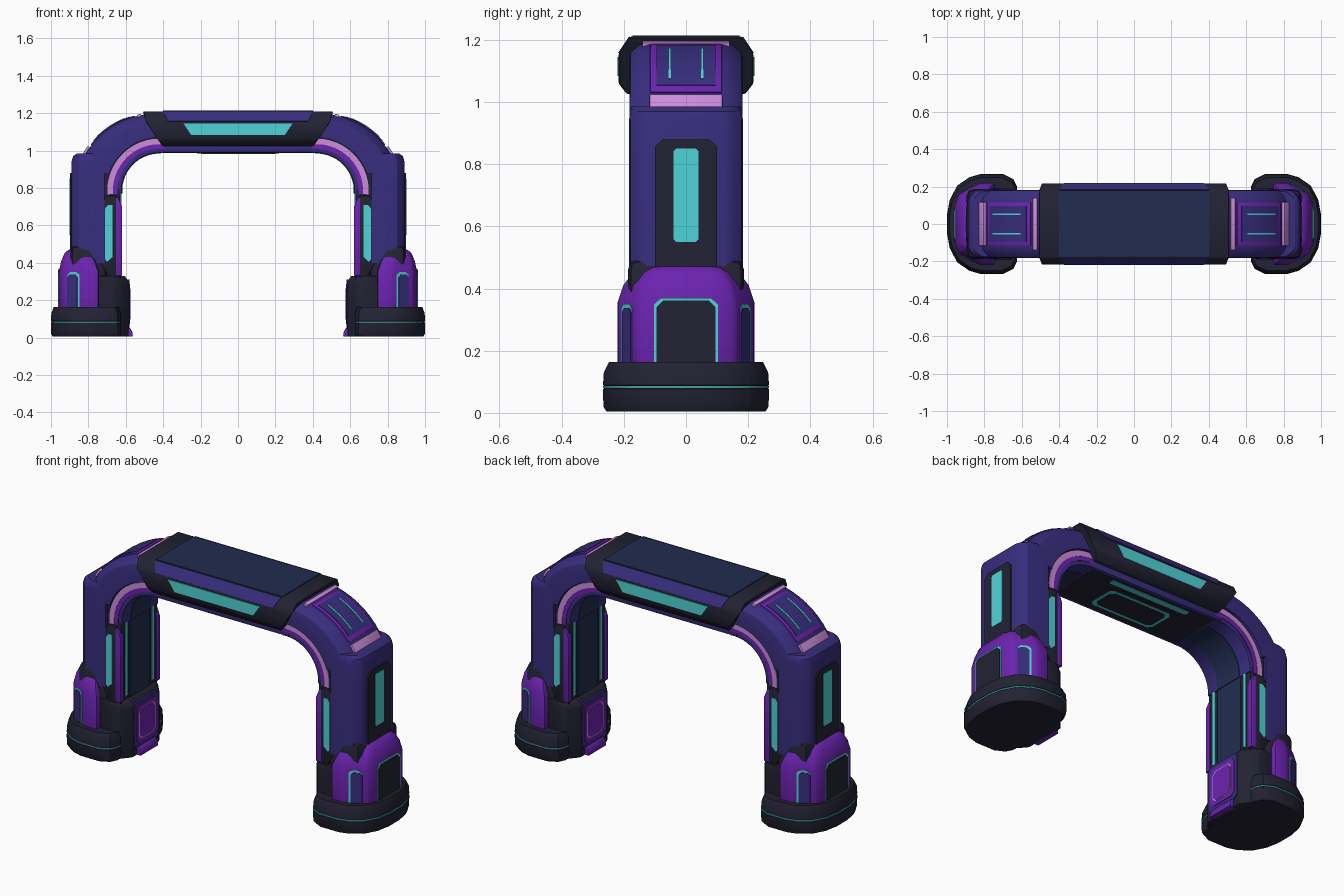
import bpy, bmesh, math
from mathutils import Vector

if "Cube" in bpy.data.objects:
    bpy.data.objects.remove(bpy.data.objects["Cube"])

COLORS = {
    "dark_charcoal": (34, 34, 51), "navy": (33, 45, 80), "indigo": (56, 45, 125),
    "purple": (108, 35, 176), "cyan_glow": (80, 212, 215), "lilac": (204, 140, 218),
}
MATS = {}
for n, c in COLORS.items():
    m = bpy.data.materials.new(n)
    lin = [((v / 255 + 0.055) / 1.055) ** 2.4 for v in c]
    m.diffuse_color = (*lin, 1)
    m.use_nodes = True
    m.node_tree.nodes["Principled BSDF"].inputs["Base Color"].default_value = m.diffuse_color
    MATS[n] = m

X, Y, Z = Vector((1, 0, 0)), Vector((0, 1, 0)), Vector((0, 0, 1))


def loft(name, mat, rings, bevel=0.0, mirror="X", segs=2):
    """Join rings of 3D points, cap the ends, bevel sharp edges, mirror."""
    bm = bmesh.new()
    vs = [[bm.verts.new(p) for p in r] for r in rings]
    k = len(vs[0])
    for a, b in zip(vs, vs[1:]):
        for i in range(k):
            j = (i + 1) % k
            bm.faces.new((a[i], a[j], b[j], b[i]))
    bm.faces.new(vs[0][::-1])
    bm.faces.new(vs[-1])
    bmesh.ops.recalc_face_normals(bm, faces=bm.faces)
    if bevel:
        es = [e for e in bm.edges if e.calc_face_angle(0) > math.radians(25)]
        bmesh.ops.bevel(bm, geom=es, offset=bevel, segments=segs, profile=0.5,
                        affect='EDGES', clamp_overlap=True)
    me = bpy.data.meshes.new(name)
    bm.to_mesh(me)
    bm.free()
    me.materials.append(MATS[mat])
    ob = bpy.data.objects.new(name, me)
    bpy.context.collection.objects.link(ob)
    if mirror:
        md = ob.modifiers.new("mirror", 'MIRROR')
        md.use_axis = ("X" in mirror, "Y" in mirror, False)
    return ob


def prism(name, mat, pts, o, u, v, d0, d1, bevel=0.0, mirror="X"):
    """Extrude a 2D outline from depth d0 to d1 along u x v."""
    o, n = Vector(o), u.cross(v)
    return loft(name, mat, [[o + u * a + v * b + n * d for a, b in pts] for d in (d0, d1)],
                bevel, mirror)


def rect(w, h, c=0.0):
    w, h = w / 2, h / 2
    if not c:
        return [(-w, -h), (w, -h), (w, h), (-w, h)]
    return [(-w + c, -h), (w - c, -h), (w, -h + c), (w, h - c),
            (w - c, h), (-w + c, h), (-w, h - c), (-w, -h + c)]


def panel(name, o, u, v, w, h, c, layers, mirror="X"):
    """Stacked plates; each layer is (material, inset, height)."""
    for i, (mat, ins, t) in enumerate(layers):
        prism(f"{name}_{i + 1}", mat, rect(w - 2 * ins, h - 2 * ins, c), o, u, v, -0.01, t, 0, mirror)


def side(name, mat, pts, y, bevel=0.0):
    """Outline in x/z, extruded symmetrically in y."""
    return prism(name, mat, pts, (0, 0, 0), X, Z, -y, y, bevel)


def both(half):
    """Complete a half outline by reflecting its second coordinate."""
    return half + [(a, -b) for a, b in half[::-1]]


CX, CZ = 0.42, 0.785


def on_arc(rx, rz, t):
    return CX + rx * math.cos(math.radians(t)), CZ + rz * math.sin(math.radians(t))


def band(outer, inner, a0, a1, n=14):
    angs = [a0 + (a1 - a0) * i / n for i in range(n + 1)]
    return [on_arc(*outer, t) for t in angs] + [on_arc(*inner, t) for t in angs[::-1]]


# --- Feet -----------------------------------------------------------------
PLAN = both([(1.0, .05), (.985, .13), (.945, .205), (.88, .25), (.82, .267), (.70, .267), (.645, .24), (.625, .2)])


def foot_ring(z, s):
    return [(.80 + (x - .80) * s, y * s, z) for x, y in PLAN]


loft("foot", "dark_charcoal", [foot_ring(z, s) for z, s in
     ((.005, .96), (.02, .995), (.077, 1.0), (.0795, .985), (.0865, .985), (.089, 1.0), (.13, .99), (.163, .93))])
loft("foot_light_line", "cyan_glow", [foot_ring(z, .998) for z in (.080, .086)])

# --- Lower leg shroud -------------------------------------------------------
def shroud_ring(z, x0, x1, yh):
    w, k = x1 - x0, yh / .22
    pts = both([(x1, .11 * k), (x1 - w * .1, .16 * k), (x1 - w * .64, .22 * k), (x0, .22 * k)])
    return [(x, y, z) for x, y in pts]


loft("leg_shroud", "purple", [shroud_ring(*r) for r in
     ((.10, .745, .957, .22), (.355, .745, .957, .22), (.41, .765, .945, .202),
      (.45, .79, .928, .172), (.472, .82, .905, .135))], .012)
panel("shroud_side_panel", (.957, 0, .242), Y, Z, .205, .255, .022,
      [("cyan_glow", 0, .003), ("dark_charcoal", .008, .006)])
cu = Vector((.886, .463, 0)).normalized()
prism("shroud_corner_light", "cyan_glow", rect(.072, .24, .015), (.878, -.19, .23), cu, Z, -.01, .003, 0, "XY")
prism("shroud_corner_inset", "indigo", rect(.060, .23, .014), Vector((.878, -.19, .223)) + cu * .007,
      cu, Z, -.01, .006, 0, "XY")
side("leg_collar", "dark_charcoal", [(.70, .1), (.895, .1), (.895, .495), (.785, .495), (.70, .37)], .187, .035)

# --- Inner foot block -------------------------------------------------------
blk = both([(.585, .122), (.625, .17), (.66, .19), (.74, .19)])
loft("inner_block", "dark_charcoal", [[(x + dx, y, z) for x, y in blk]
     for z, dx in ((.005, 0), (.30, 0), (.33, .02))], .006)
panel("inner_block_panel", (.585, 0, .18), -Y, Z, .23, .26, .022,
      [("indigo", 0, .004), ("purple", .022, .007), ("lilac", .042, .0085), ("purple", .047, .010)])
side("inner_toe", "purple", [(.562, .005), (.60, .005), (.60, .055), (.575, .05), (.565, .03)], .08, .004)

# --- Columns ----------------------------------------------------------------
def column_ring(z, d):
    pts = both([(.89 - d, .125), (.882 - d, .148), (.85 - d, .178), (.82 - d, .183), (.715, .183)])
    return [(x, y * (1 - d * 1.5), z) for x, y in pts]


loft("column_shell", "indigo", [column_ring(*r) for r in ((.4, 0), (.94, 0), (.97, .008), (.985, .03))])
panel("column_side_panel", (.89, 0, .655), Y, Z, .20, .45, .025, [("dark_charcoal", 0, .008)])
panel("column_side_light", (.898, 0, .70), Y, Z, .08, .30, .008, [("cyan_glow", 0, .003)])
side("inner_column", "dark_charcoal", [(.628, .28), (.75, .28), (.75, .85), (.628, .80)], .165, .006)
prism("column_front_plate", "dark_charcoal", [(.65, .32), (.69, .32), (.735, .40), (.735, .71), (.70, .76), (.65, .76)],
      (0, -.16, 0), X, Z, 0, .02, .005, "XY")
prism("column_front_light", "cyan_glow", [(.672, .43), (.70, .405), (.711, .42), (.711, .69), (.695, .71), (.672, .71)],
      (0, -.18, 0), X, Z, -.01, .003, 0, "XY")
prism("column_edge_trim", "purple", [(.62, .33), (.655, .33), (.655, .75), (.64, .75), (.62, .70)],
      (0, -.148, 0), X, Z, 0, .032, .005, "XY")
panel("column_inner_panel", (.628, 0, .56), -Y, Z, .18, .46, .01, [("navy", 0, .005)])
prism("column_inner_light", "cyan_glow", rect(.02, .54), (.628, -.12, .62), -Y, Z, -.01, .005, 0, "XY")

# --- Elbows: chamfered section swept along the arc ----------------------------
SECT = both([(1.0, .12), (.975, .15), (.915, .178), (.88, .182), (0, .182)])


def elbow_ring(t):
    ring = []
    for s, y in SECT:
        x, z = on_arc(.45 * s, .415 * s, t) if s else on_arc(.284, .284, t)
        ring.append((x, y, z))
    return ring


loft("elbow", "indigo", [elbow_ring(18 + 78 * i / 12) for i in range(13)])
side("elbow_core", "dark_charcoal", band((.40, .37), (.275, .275), -5, 96), .165)
side("elbow_inner_rim", "indigo", band((.242, .242), (.203, .203), -4, 96), .165, .004)
side("elbow_purple_line", "purple", band((.253, .253), (.225, .225), -4, 96), .168)
side("elbow_lilac_band", "lilac", band((.279, .279), (.249, .249), -4, 96), .170)
side("elbow_inner_lining", "navy", band((.21, .21), (.199, .199), -4, 92), .085)
side("elbow_panel", "purple", band((.455, .420), (.42, .39), 36, 73), .115, .003)
side("elbow_panel_inset", "indigo", band((.458, .423), (.43, .40), 39.5, 70), .095)
prism("elbow_panel_light", "cyan_glow", band((.461, .426), (.43, .40), 43, 66), (0, -.052, 0), X, Z, -.004, .004, 0, "XY")
side("elbow_lower_lilac_bar", "lilac", band((.463, .428), (.41, .38), 27.5, 34), .117, .004)
side("elbow_upper_lilac_bar", "lilac", band((.456, .421), (.41, .38), 74.5, 77.5), .14, .003)

# --- Top beam ---------------------------------------------------------------
PROF = both([(1.21, .18), (1.155, .217), (1.06, .217), (1.025, .19)])


def beam_ring(s):
    return [(s * (.408 + (min(z, 1.19) - 1.03) * .70 - (.012 if z > 1.2 else 0)), y, z) for z, y in PROF]


loft("beam", "dark_charcoal", [beam_ring(-1), beam_ring(1)], .004, "", 1)
panel("beam_top_plate", (0, 0, 1.21), X, Y, .80, .345, 0, [("navy", 0, .004)], "")
cv = Vector((0, .037, .055)).normalized()
prism("beam_shoulder_plate", "indigo", [(-.375, -.031), (.375, -.031), (.40, .032), (-.40, .032)],
      (0, -.1985, 1.1825), X, cv, -.008, .003, 0, "Y")
prism("beam_front_light", "cyan_glow", [(-.25, 1.083), (.25, 1.083), (.292, 1.145), (-.292, 1.145)],
      (0, -.217, 0), X, Z, -.005, .003, 0, "Y")

# Beam underside
prism("beam_underside", "indigo", [(-.44, .99), (.44, .99), (.44, 1.05), (-.44, 1.05)],
      (0, 0, 0), X, Z, -.168, .168, .006, "")
panel("underside_lining", (0, 0, .99), X, -Y, .84, .30, .02, [("dark_charcoal", 0, .002)], "")
panel("underside_light", (0, .12, .99), X, -Y, .50, .035, .006, [("cyan_glow", 0, .004)], "")
panel("underside_panel", (0, -.025, .99), X, -Y, .44, .22, .02,
      [("dark_charcoal", 0, .005), ("cyan_glow", .022, .007), ("dark_charcoal", .040, .009)], "")

# Smooth rounded parts, keep hard edges
bpy.ops.object.select_all(action='SELECT')
bpy.context.view_layer.objects.active = bpy.context.selected_objects[0]
bpy.ops.object.shade_smooth_by_angle(angle=math.radians(32))
